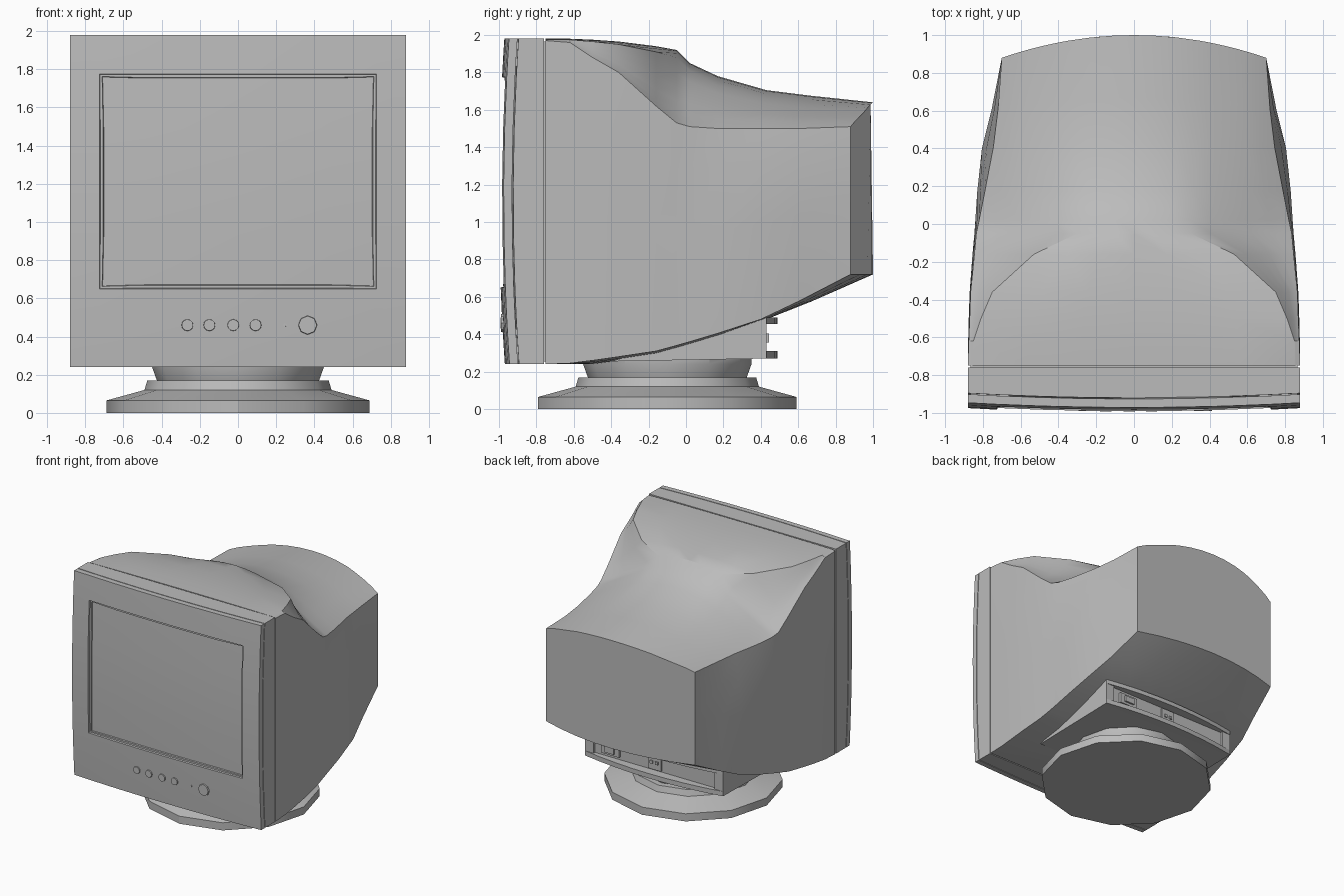
import bpy, bmesh, math
from mathutils import Matrix

if "Cube" in bpy.data.objects:
    bpy.data.objects.remove(bpy.data.objects["Cube"], do_unlink=True)

GREY = (0.5, 0.5, 0.5, 1)
plastic = bpy.data.materials.new("grey plastic")
plastic.use_nodes = True
plastic.diffuse_color = GREY
plastic.node_tree.nodes["Principled BSDF"].inputs["Base Color"].default_value = GREY


def finish(name, bm, angle=30):
    """Turn a bmesh into a smooth shaded object with sharp edges kept."""
    bmesh.ops.recalc_face_normals(bm, faces=bm.faces)
    mesh = bpy.data.meshes.new(name)
    bm.to_mesh(mesh)
    bm.free()
    mesh.materials.append(plastic)
    obj = bpy.data.objects.new(name, mesh)
    bpy.context.collection.objects.link(obj)
    bpy.ops.object.select_all(action="DESELECT")
    obj.select_set(True)
    bpy.context.view_layer.objects.active = obj
    bpy.ops.object.shade_smooth_by_angle(angle=math.radians(angle))
    return obj


def box(name, x, y, z):
    """Box from (min, max) pairs."""
    bm = bmesh.new()
    bmesh.ops.create_cube(bm, size=1)
    for v in bm.verts:
        for axis, (low, high) in enumerate((x, y, z)):
            v.co[axis] = low if v.co[axis] < 0 else high
    return finish(name, bm)


def loft(name, rings):
    """Skin closed rings of points and cap both ends."""
    bm = bmesh.new()
    loops = [[bm.verts.new(p) for p in ring] for ring in rings]
    n = len(loops[0])
    for a, b in zip(loops, loops[1:]):
        for i in range(n):
            j = (i + 1) % n
            bm.faces.new((a[i], a[j], b[j], b[i]))
    bm.faces.new(loops[0])
    bm.faces.new(loops[-1])
    return finish(name, bm)


def front_y(x, z):
    """Gently bulging front surface."""
    return -1 + 0.025 * (x / 0.88) ** 2 + 0.03 * ((z - 1.13) / 0.87) ** 2


SCREEN_X, SCREEN_LOW, SCREEN_HIGH = 0.725, 0.65, 1.775


def curved_slab(name, offset, back, opening=False):
    """Slab with the bulging front; back(x, z) gives its rear surface."""
    xs = [-0.88, -SCREEN_X, -0.48, -0.24, 0, 0.24, 0.48, SCREEN_X, 0.88]
    zs = [0.24, 0.35, 0.5, SCREEN_LOW, 0.93, 1.21, 1.49, SCREEN_HIGH, 1.88, 1.98]
    bm = bmesh.new()
    grid = [[bm.verts.new((x, front_y(x, z) + offset, z)) for z in zs] for x in xs]
    for i in range(len(xs) - 1):
        for j in range(len(zs) - 1):
            bm.faces.new((grid[i][j], grid[i + 1][j], grid[i + 1][j + 1], grid[i][j + 1]))
    bm.normal_update()
    rim = [e for e in bm.edges if e.is_boundary]
    if opening:
        # stepped frame around the recessed tube
        def inside(f):
            c = f.calc_center_median()
            return abs(c.x) < SCREEN_X and SCREEN_LOW < c.z < SCREEN_HIGH
        tube = [f for f in bm.faces if inside(f)]
        for thickness, depth in ((0.003, -0.014), (0.015, 0), (0.003, -0.01)):
            bmesh.ops.inset_region(bm, faces=tube, thickness=thickness, depth=depth)
    new = bmesh.ops.extrude_edge_only(bm, edges=rim)["geom"]
    for v in new:
        if isinstance(v, bmesh.types.BMVert):
            v.co.y = back(v.co.x, v.co.z)
    bmesh.ops.holes_fill(bm, edges=[e for e in bm.edges if e.is_boundary])
    return finish(name, bm)


# Front bezel in two shells with thin seams
curved_slab("front_bezel", 0, lambda x, z: front_y(x, z) + 0.045, True)
curved_slab("bezel_surround", 0.051, lambda x, z: -0.76)
box("seam_core", (-0.866, 0.866), (-0.91, -0.7), (0.254, 1.966))

# Rear housing: y, width, shoulder width, bottom, shoulder height,
# crease x, crease height, top height, shoulder curve, rear bulge
STATIONS = [
    (-0.75, 0.88, 0.88, 0.24, 1.97, 0.85, 1.975, 1.98, 1, 0),
    (-0.62, 0.878, 0.875, 0.245, 1.96, 0.85, 1.975, 1.98, 1, 0),
    (-0.5, 0.875, 0.87, 0.26, 1.88, 0.81, 1.965, 1.975, 1.2, 0),
    (-0.36, 0.87, 0.865, 0.28, 1.8, 0.75, 1.95, 1.965, 1.3, 0),
    (-0.16, 0.855, 0.845, 0.31, 1.62, 0.53, 1.91, 1.94, 1.3, 0),
    (-0.05, 0.845, 0.835, 0.34, 1.53, 0.3, 1.88, 1.92, 1.2, 0),
    (0.02, 0.84, 0.82, 0.36, 1.51, 0.3, 1.81, 1.85, 1, 0),
    (0.17, 0.83, 0.79, 0.405, 1.5, 0.32, 1.73, 1.78, 0.9, 0),
    (0.4, 0.805, 0.745, 0.48, 1.5, 0.35, 1.66, 1.705, 0.8, 0.03),
    (0.6, 0.755, 0.72, 0.575, 1.5, 0.35, 1.63, 1.675, 0.8, 0.07),
    (0.88, 0.7, 0.7, 0.72, 1.51, 0.35, 1.61, 1.64, 0.8, 0.12),
]


def housing_ring(y, w, ws, zb, zs, xc, zc, zt, power, bulge):
    sag = 0 if bulge else min(0.025, zb - 0.24)
    half = [(w * t, zb - sag * (1 - t * t)) for t in (0.25, 0.5, 0.75, 1)]
    half += [(w, zb + (zs - zb) * 0.5), (w + (ws - w) * 0.4, zb + (zs - zb) * 0.8)]
    half += [(ws + (xc - ws) * t, zs + (zc - zs) * t ** power)
             for t in (0, 0.2, 0.4, 0.6, 0.8, 1)]
    half += [(xc * t, zt - (zt - zc) * t * t) for t in (0.66, 0.33)]
    outline = [(0, zb - sag)] + half + [(0, zt)] + [(-x, z) for x, z in reversed(half)]
    return [(x, y + bulge * (1 - (x / w) ** 2), z) for x, z in outline]


loft("rear_housing", [housing_ring(*s) for s in STATIONS])

# Connector bay under the housing
bay_profile = [(-0.4, 0.255), (0.41, 0.27), (0.41, 0.5)]
loft("connector_bay", [[(x, y, z) for y, z in bay_profile] for x in (-0.65, 0.65)])
for side, a, b in (("right", -0.65, -0.57), ("left", 0.57, 0.65)):
    box("bay_end_" + side, (a, b), (0.35, 0.43), (0.27, 0.49))
for level, low, high in (("lower", 0.27, 0.31), ("upper", 0.455, 0.49)):
    slices = []
    for i in range(9):
        x = -0.65 + 1.3 * i / 8
        y = 0.43 + 0.06 * (1 - (x / 0.65) ** 2)
        slices.append([(x, 0.38, low), (x, y, low), (x, y, high), (x, 0.38, high)])
    loft("bay_lip_" + level, slices)
box("power_socket", (0.33, 0.5), (0.4, 0.43), (0.335, 0.425))
box("power_socket_core", (0.37, 0.46), (0.42, 0.445), (0.355, 0.405))
box("signal_plate", (-0.06, 0.06), (0.4, 0.425), (0.32, 0.445))
for x in (-0.025, 0.025):
    box("signal_pin", (x - 0.012, x + 0.012), (0.42, 0.435), (0.37, 0.395))


# Front controls
def control(name, x, radius, sides, height):
    bm = bmesh.new()
    bmesh.ops.create_cone(bm, cap_ends=True, segments=sides, radius1=radius,
                          radius2=radius * 0.9, depth=height + 0.02,
                          matrix=Matrix.Rotation(math.pi / 2, 4, "X"))
    bmesh.ops.translate(bm, verts=bm.verts,
                        vec=(x, front_y(x, 0.46) - height / 2 + 0.01, 0.46))
    finish(name, bm)


for x in (-0.265, -0.15, -0.025, 0.092):
    control("menu_button", x, 0.033, 12, 0.01)
control("indicator_light", 0.245, 0.01, 6, 0.004)
control("power_button", 0.365, 0.053, 8, 0.012)

# Swivel stand, turned from a profile of (radius, height)
STAND = [(0.69, 0), (0.69, 0.065), (0.49, 0.12), (0.475, 0.17),
         (0.425, 0.17), (0.45, 0.24), (0.45, 0.29)]
SIDES = 12
loft("swivel_stand", [
    [(r * math.cos(math.tau * i / SIDES), -0.1 + r * math.sin(math.tau * i / SIDES), z)
     for i in range(SIDES)] for r, z in STAND])
